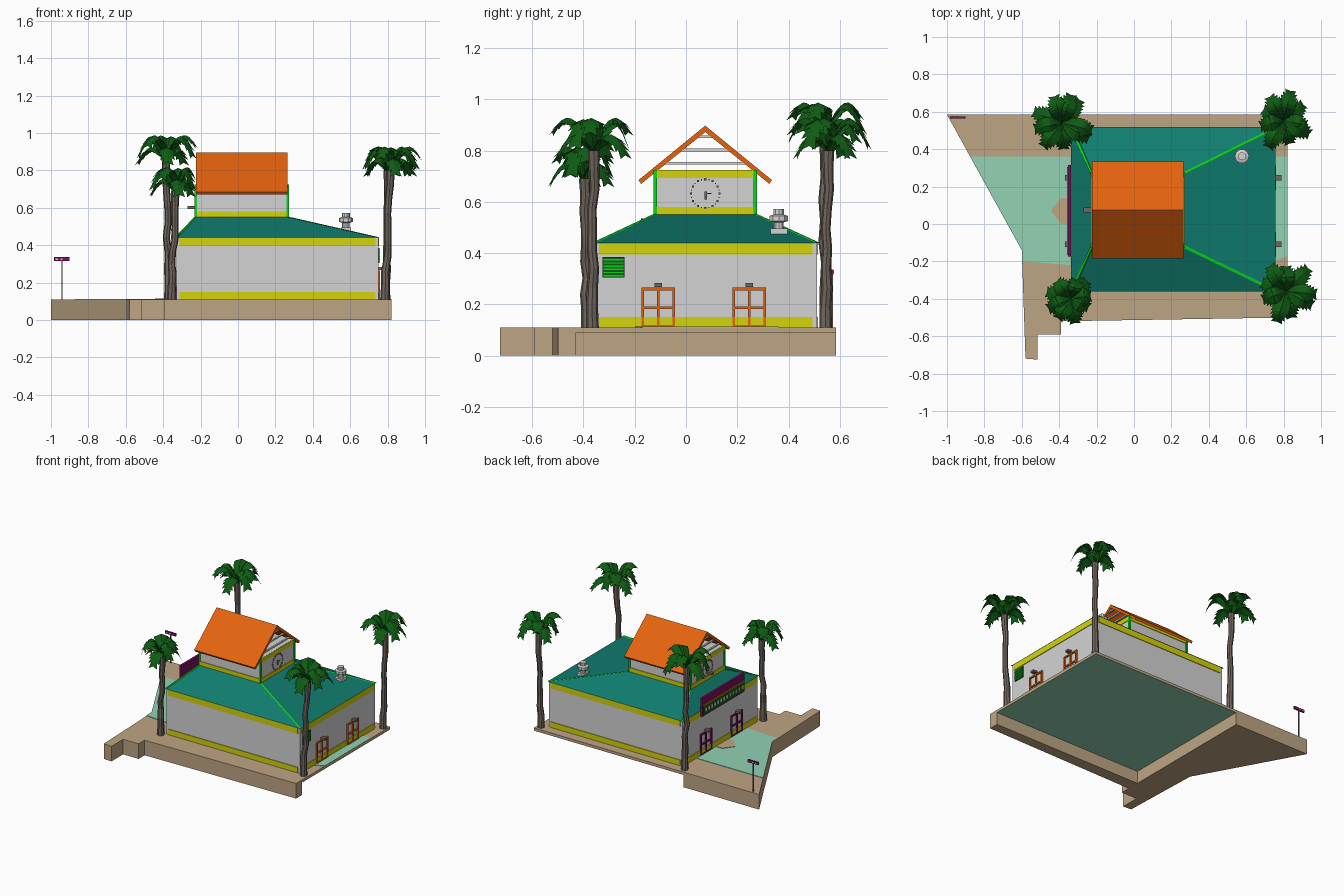
import bpy, bmesh, math, random
from mathutils import Vector

if "Cube" in bpy.data.objects:
    bpy.data.objects.remove(bpy.data.objects["Cube"])


def material(name, r, g, b):
    lin = [(c / 255 / 12.92 if c < 11 else ((c / 255 + 0.055) / 1.055) ** 2.4) for c in (r, g, b)] + [1]
    m = bpy.data.materials.new(name)
    m.use_nodes = True
    m.diffuse_color = lin
    m.node_tree.nodes["Principled BSDF"].inputs["Base Color"].default_value = lin
    return m


TAN = material("tan_paving", 190, 165, 132)
LAWN = material("pale_green_lawn", 146, 210, 180)
TEAL = material("teal_roofing", 16, 125, 111)
LIME = material("bright_green_trim", 10, 215, 30)
YELLOW = material("yellow_band", 212, 212, 12)
WALL = material("light_grey_wall", 212, 212, 212)
ORANGE = material("orange_paint", 228, 99, 14)
PURPLE = material("purple_paint", 125, 15, 95)
BARK = material("grey_bark", 112, 102, 94)
LEAF = material("palm_green", 15, 92, 20)


def finish(name, bm, *mats):
    bmesh.ops.recalc_face_normals(bm, faces=bm.faces)
    me = bpy.data.meshes.new(name)
    bm.to_mesh(me)
    bm.free()
    for m in mats:
        me.materials.append(m)
    ob = bpy.data.objects.new(name, me)
    bpy.context.collection.objects.link(ob)
    return ob


def add_prism(bm, low, high):
    a = [bm.verts.new(p) for p in low]
    b = [bm.verts.new(p) for p in high]
    bm.faces.new(a[::-1])
    bm.faces.new(b)
    for i in range(len(a)):
        j = (i + 1) % len(a)
        bm.faces.new((a[i], a[j], b[j], b[i]))


def rect(x0, x1, y0, y1, z):
    return [(x0, y0, z), (x1, y0, z), (x1, y1, z), (x0, y1, z)]


def boxes(name, mat, *specs):
    bm = bmesh.new()
    for x0, x1, y0, y1, z0, z1 in specs:
        add_prism(bm, rect(x0, x1, y0, y1, z0), rect(x0, x1, y0, y1, z1))
    return finish(name, bm, mat)


def plate(name, mat, outline, z0, z1):
    bm = bmesh.new()
    add_prism(bm, [(x, y, z0) for x, y in outline], [(x, y, z1) for x, y in outline])
    return finish(name, bm, mat)


def tube(bm, pts, radii, sides):
    rings = [[bm.verts.new((p[0] + r * math.cos(k * math.tau / sides),
                            p[1] + r * math.sin(k * math.tau / sides), p[2]))
              for k in range(sides)] for p, r in zip(pts, radii)]
    for a, b in zip(rings, rings[1:]):
        for k in range(sides):
            j = (k + 1) % sides
            bm.faces.new((a[k], a[j], b[j], b[k]))
    bm.faces.new(rings[0][::-1])
    bm.faces.new(rings[-1])


# Ground: solid west plot, front kerb, thin slab with a green underside
G = 0.11
plate("west_plot", TAN, [(-1, .585), (-.6, -.14), (-.58, -.72), (-.515, -.725),
                         (-.515, -.59), (-.39, -.59), (-.39, .585)], 0, G)
plate("front_kerb", TAN, [(-.39, -.52), (.82, -.5), (.82, -.43), (-.39, -.43)], 0, G)
slab = boxes("ground_slab", TAN, (-.39, .82, -.43, .585, .09, G))
slab.data.materials.append(LAWN)
for f in slab.data.polygons:
    f.material_index = int(f.normal.z < -.5)
plate("west_lawn", LAWN, [(-.874, .36), (-.6, -.14), (-.6, -.2), (-.34, -.22), (-.34, .36)], G, G + .003)
plate("east_lawn", LAWN, [(.75, -.2), (.82, -.17), (.82, .36), (.75, .36)], G, G + .003)
plate("entrance_path", TAN, [(-.445, .07), (-.39, 0), (-.34, 0), (-.34, .14), (-.39, .14)], G, G + .006)

# Main building and tower
X0, X1, Y0, Y1 = -.33, .75, -.355, .51
TX0, TX1, TY0, TY1 = -.225, .265, -.12, .27
EAVE, TOP, MID = .44, .55, .075
boxes("main_walls", WALL, (X0, X1, Y0, Y1, G, EAVE))
boxes("tower_walls", WALL, (TX0, TX1, TY0, TY1, TOP - .03, .725))


def bands(name, x0, x1, y0, y1, inset, levels):
    t, specs = .005, []
    for z0, z1 in levels:
        for y in (y0, y1):
            specs.append((x0 + inset, x1 - inset, y - t, y + t, z0, z1))
        for x in (x0, x1):
            specs.append((x - t, x + t, y0 + inset, y1 - inset, z0, z1))
    boxes(name, YELLOW, *specs)


bands("main_yellow_bands", X0, X1, Y0, Y1, .016, [(G, .15), (.395, EAVE - .001)])
bands("tower_yellow_bands", TX0, TX1, TY0, TY1, .005, [(TOP, .58), (.692, .724)])

# Hipped roof with bright ridge strips and tower corner posts
bm = bmesh.new()
add_prism(bm, rect(X0 - .008, X1 + .006, Y0 - .006, Y1 + .008, EAVE), rect(TX0, TX1, TY0, TY1, TOP))
finish("hipped_roof", bm, TEAL)
bm = bmesh.new()
for ex, tx in ((X0, TX0), (X1, TX1)):
    for ey, ty in ((Y0, TY0), (Y1, TY1)):
        tube(bm, [(ex, ey, EAVE + .002), (tx, ty, TOP + .002)], [.008, .008], 4)
finish("roof_ridge_strips", bm, LIME)
boxes("tower_corner_posts", LIME, *[(x - .007, x + .007, y - .007, y + .007, TOP, .725)
                                    for x in (TX0, TX1) for y in (TY0, TY1)])

# Gable roof: two sloping slabs, open ends with slats
bm = bmesh.new()
prof = [(-.26, .685), (0, .897), (.26, .685), (.25, .67), (0, .872), (-.25, .67)]
for side in (prof[:2] + prof[4:], prof[1:5]):
    add_prism(bm, [(TX0, MID + y, z) for y, z in side], [(TX1, MID + y, z) for y, z in side])
finish("gable_roof", bm, ORANGE)
boxes("gable_slats", WALL, *[(x, x + .012, MID - w, MID + w, z, z + .01)
                             for x in (TX0 + .003, TX1 - .015)
                             for z, w in ((.745, .157), (.797, .092), (.848, .03))])

# Clock dials: ring of ticks and two hands on both tower ends
specs = []
for x in (TX0 - .006, TX1):
    for k in range(24):
        a, s = k * math.tau / 24, .004 if k % 2 == 0 else .002
        y, z = MID + .056 * math.cos(a), .632 + .056 * math.sin(a)
        specs.append((x, x + .006, y - s, y + s, z - s, z + s))
    specs.append((x, x + .006, MID - .002, MID + .006, .61, .64))
    specs.append((x, x + .006, MID, MID + .025, .63, .634))
boxes("clock_dials", BARK, *specs)


# Doors with lamps on both ends
def door_frames(name, mat, x):
    s = []
    for y in (-.108, .247):
        w, h, b = .065, .265, .005
        s += [(x - .007, x + .007, y + o - b, y + o + b, G, h) for o in (-w + b, 0, w - b)]
        s += [(x - .007, x + .007, y - w, y + w, z - b, z + b) for z in (G + b, .187, h - b)]
    boxes(name, mat, *s)


door_frames("east_door_frames", ORANGE, X1 + .003)
door_frames("west_door_frames", PURPLE, X0 - .003)
boxes("door_lamps", BARK, *[(x - .018, x + .018, y - .014, y + .014, .268, .283)
                            for x in (X0 - .02, X1 + .02) for y in (-.108, .247)])
boxes("tower_lamp", BARK, (-.27, TX0, MID - .013, MID + .013, .595, .61))

# Louvred window on the east end
boxes("louvre_panel", LEAF, (X1, X1 + .006, -.325, -.24, .305, .385))
boxes("louvre_slats", LIME, *[(X1, X1 + .01, -.322, -.243, .309 + .0125 * k, .314 + .0125 * k) for k in range(6)])

# Sign board on the west eave
boxes("sign_board", PURPLE, (-.352, -.336, -.175, .315, .40, .535))
boxes("sign_green_strip", LEAF, (-.356, -.35, -.165, .305, .41, .475))
boxes("sign_spots", WALL, *[(-.359, -.354, y - .008, y + .008, .43, .455)
                            for y in [-.14 + .035 * k for k in range(13)]])
boxes("sign_orange_strip", ORANGE, (-.357, -.35, -.165, .305, .475, .485))

# Roof vent
bm = bmesh.new()
add_prism(bm, rect(.55, .605, .33, .395, .455), rect(.55, .605, .33, .395, .495))
prof = [(.495, .02), (.52, .02), (.525, .038), (.545, .038), (.55, .022), (.572, .022)]
tube(bm, [(.577, .362, z) for z, r in prof], [r for z, r in prof], 10)
finish("roof_vent", bm, WALL)

# Street sign
boxes("street_sign_post", BARK, (-.945, -.939, .567, .573, G, .32))
boxes("street_sign_plate", PURPLE, (-.985, -.9, .565, .575, .316, .336))
boxes("street_sign_spots", WALL, *[(x, x + .012, .563, .577, .322, .33) for x in (-.975, -.95)])


# Palms: wavy trunk and jagged arching fronds
def palm(name, base, top, length, seed):
    rng = random.Random(seed)
    base, top = Vector(base), Vector(top)
    bm = bmesh.new()
    pts, radii = [], []
    for i in range(10):
        t = i / 9
        wob = .008 * math.sin(t * math.pi)
        pts.append(base.lerp(top, t) + Vector((rng.uniform(-wob, wob), rng.uniform(-wob, wob), 0)))
        radii.append(.025 - .016 * t + .014 * t ** 3)
    tube(bm, pts, radii, 8)
    finish(name + "_trunk", bm, BARK)
    bm = bmesh.new()
    count, n = 9, 9
    for k in range(count):
        az = k * math.tau / count + rng.uniform(-.25, .25)
        out = Vector((math.cos(az), math.sin(az), 0))
        side = Vector((-out.y, out.x, 0))
        reach = length * rng.uniform(.8, 1.1)
        lift, drop = ((.15, .05), (.10, .10), (.17, .12))[k % 3]
        spine = [top + out * reach * t + Vector((0, 0, lift * math.sin(t * 2.2) - drop * t * t))
                 for t in [i / n for i in range(n + 1)]]
        for i in range(n):
            a, b = spine[i], spine[i + 1]
            w0 = .042 * math.sin(math.pi * (.12 + .8 * i / n))
            w1 = w0 + .01
            for s in (-1, 1):
                edge = [a, a + side * s * w0 - Vector((0, 0, w0 * .45)),
                        b + out * .006 + side * s * w1 - Vector((0, 0, w1 * .45)), b]
                bm.faces.new([bm.verts.new(p) for p in edge])
    finish(name + "_fronds", bm, LEAF)


palm("back_west_palm", (-.37, .545, G), (-.385, .54, .86), .17, 1)
palm("back_east_palm", (.79, .545, G), (.80, .555, .80), .15, 2)
palm("front_west_palm", (-.355, -.385, G), (-.335, -.395, .69), .125, 3)
palm("front_east_palm", (.785, -.365, G), (.815, -.36, .80), .16, 4)
